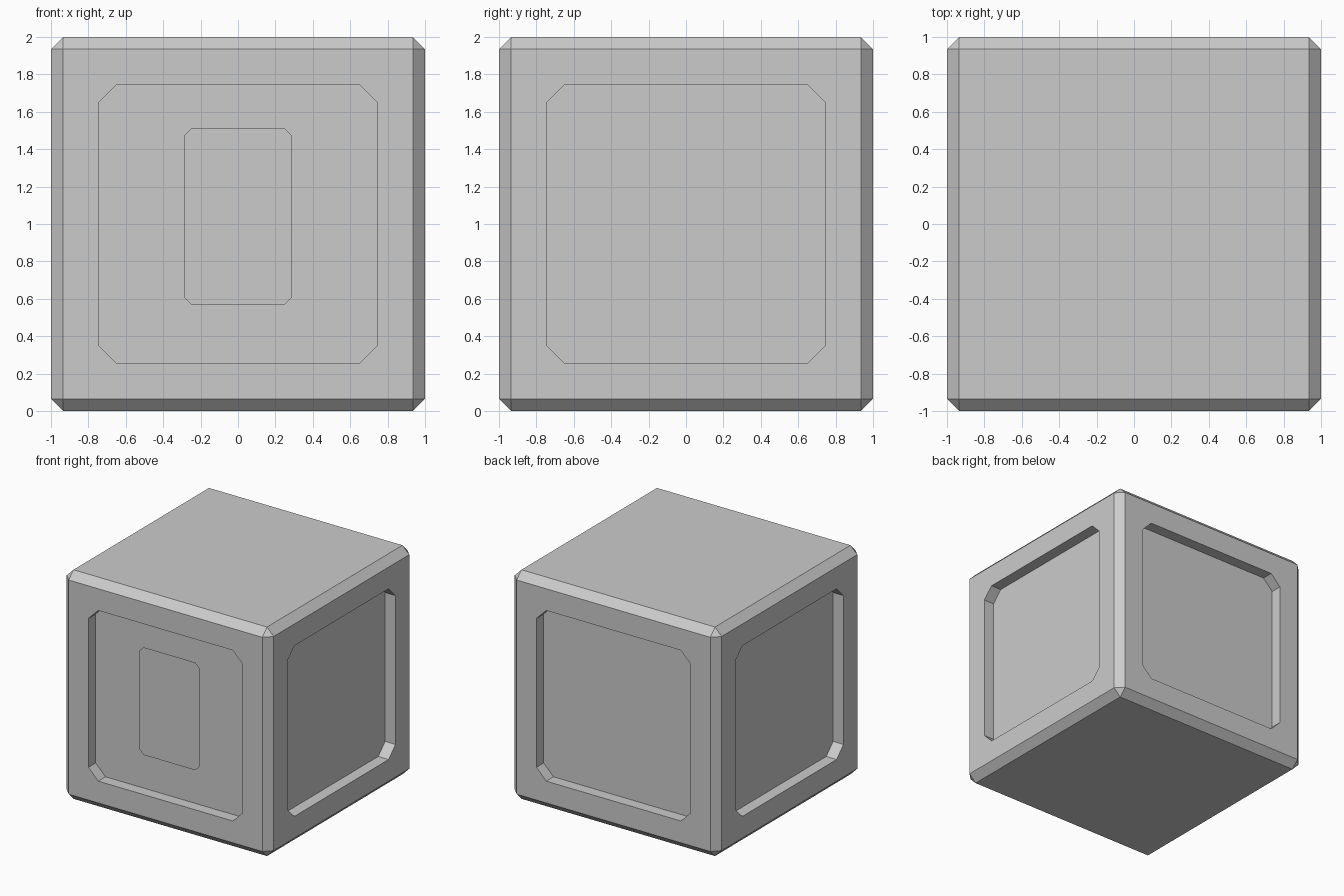
import bpy, bmesh
from math import pi
from mathutils import Matrix

if "Cube" in bpy.data.objects:
    bpy.data.objects.remove(bpy.data.objects["Cube"])


def octagon(hw, hh, cut):
    """Cut-corner rectangle in x/z, counter-clockwise seen from the front."""
    return [(hw, hh - cut), (hw - cut, hh), (cut - hw, hh), (-hw, hh - cut),
            (-hw, cut - hh), (cut - hw, -hh), (hw - cut, -hh), (hw, cut - hh)]


def add_panel(bm, outline, y):
    return bm.faces.new([bm.verts.new((x, y, z)) for x, z in outline])


def finish(bm, name, z=1.0):
    bmesh.ops.translate(bm, verts=bm.verts, vec=(0, 0, z))
    mesh = bpy.data.meshes.new(name)
    bm.to_mesh(mesh)
    bm.free()
    obj = bpy.data.objects.new(name, mesh)
    bpy.context.collection.objects.link(obj)
    return obj


# Chamfered cube
bm = bmesh.new()
bmesh.ops.create_cube(bm, size=2)
bmesh.ops.bevel(bm, geom=bm.edges[:], offset=0.065, offset_type='OFFSET',
                segments=1, affect='EDGES')
body = finish(bm, "block_body")

# Cutter: one cut-corner prism per side, leaving recesses 0.1 deep
bm = bmesh.new()
for i in range(4):
    start = len(bm.verts)
    face = add_panel(bm, octagon(0.745, 0.745, 0.095), -0.9)
    bmesh.ops.solidify
    ext = bmesh.ops.extrude_face_region(bm, geom=[face], use_keep_orig=True)
    moved = [g for g in ext["geom"] if isinstance(g, bmesh.types.BMVert)]
    bmesh.ops.translate(bm, verts=moved, vec=(0, -0.2, 0))
    bm.verts.ensure_lookup_table()
    bmesh.ops.rotate(bm, verts=bm.verts[start:], cent=(0, 0, 0),
                     matrix=Matrix.Rotation(i * pi / 2, 3, 'Z'))
bmesh.ops.recalc_face_normals(bm, faces=bm.faces)
cutter = finish(bm, "recess_cutter")
cutter.hide_render = True
cutter.hide_viewport = True

mod = body.modifiers.new("recesses", 'BOOLEAN')
mod.operation = 'DIFFERENCE'
mod.solver = 'EXACT'
mod.object = cutter

# Thin plate set inside the front recess
bm = bmesh.new()
plate_face = add_panel(bm, octagon(0.288, 0.47, 0.038), -0.945)
bm.normal_update()
if plate_face.normal.y > 0:
    plate_face.normal_flip()
finish(bm, "front_plate", z=1.04)
